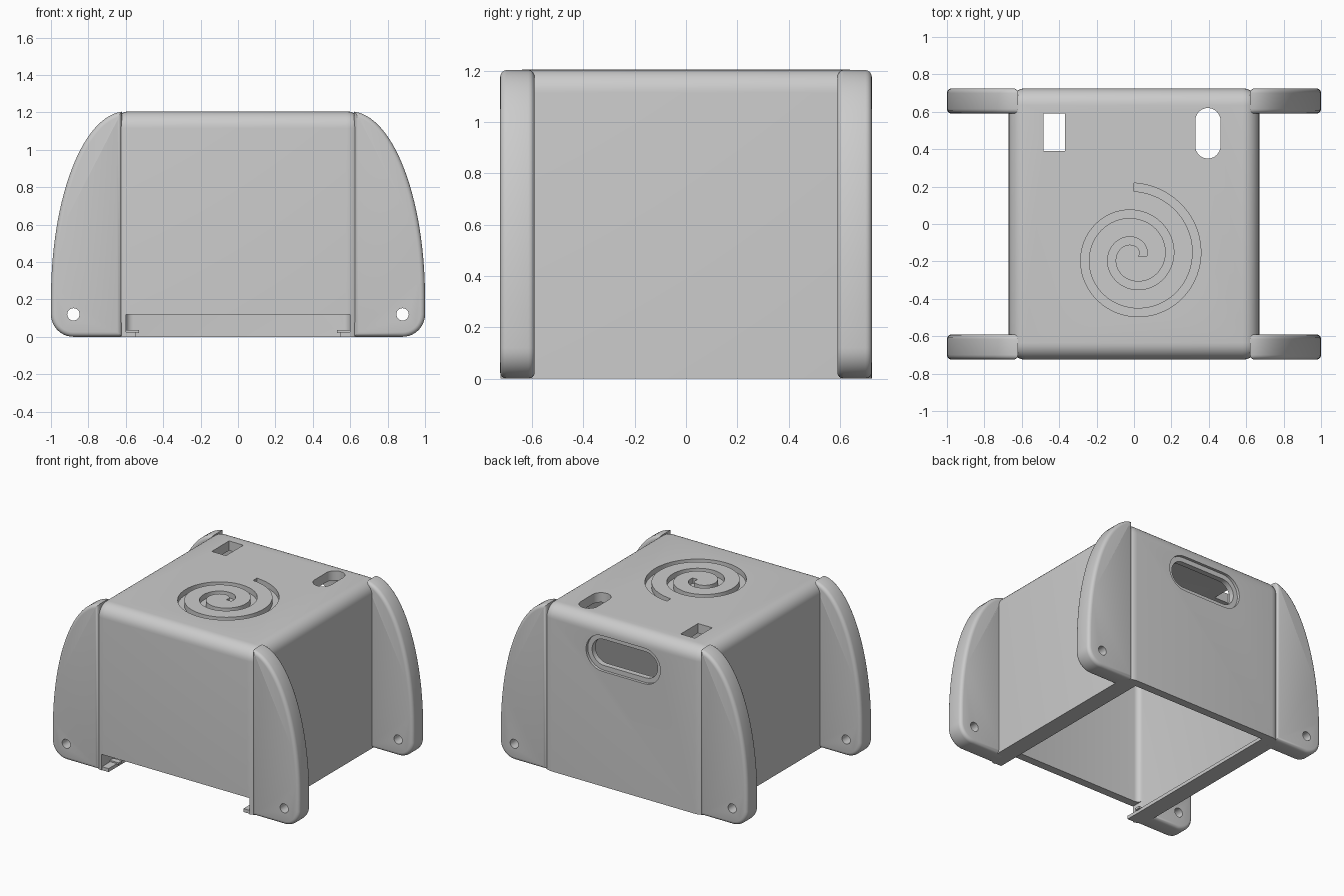
import bpy, bmesh
from math import sin, cos, pi, radians
from mathutils import Vector

cube = bpy.data.objects.get("Cube")
if cube:
    bpy.data.objects.remove(cube, do_unlink=True)

grey = bpy.data.materials.new("plain grey")
grey.use_nodes = True
grey.diffuse_color = (0.6, 0.6, 0.6, 1)
grey.node_tree.nodes["Principled BSDF"].inputs["Base Color"].default_value = grey.diffuse_color


def finish(bm, name):
    bmesh.ops.recalc_face_normals(bm, faces=bm.faces)
    mesh = bpy.data.meshes.new(name)
    bm.to_mesh(mesh)
    bm.free()
    mesh.materials.append(grey)
    obj = bpy.data.objects.new(name, mesh)
    bpy.context.collection.objects.link(obj)
    return obj


def box(name, lo, hi, radius=0, segments=8):
    """Box, optionally rounded on every edge except the bottom rim."""
    bm = bmesh.new()
    bmesh.ops.create_cube(bm, size=1)
    lo, hi = Vector(lo), Vector(hi)
    for v in bm.verts:
        v.co = (lo + hi) / 2 + v.co * (hi - lo)
    if radius:
        edges = [e for e in bm.edges if any(v.co.z > lo.z + 0.01 for v in e.verts)]
        bmesh.ops.bevel(bm, geom=edges, offset=radius, segments=segments,
                        profile=0.5, affect='EDGES')
    return finish(bm, name)


def prism(name, points, axis, lo, hi, bevel=0):
    """Outline extruded along y (points are x, z) or z (points are x, y)."""
    bm = bmesh.new()
    place = (lambda p, d: (p[0], d, p[1])) if axis == 'y' else (lambda p, d: (p[0], p[1], d))
    a = [bm.verts.new(place(p, lo)) for p in points]
    b = [bm.verts.new(place(p, hi)) for p in points]
    caps = [bm.faces.new(a), bm.faces.new(b[::-1])]
    for i in range(len(a)):
        j = (i + 1) % len(a)
        bm.faces.new((a[i], b[i], b[j], a[j]))
    bmesh.ops.recalc_face_normals(bm, faces=bm.faces)
    if bevel:
        rims = [e for f in caps for e in f.edges]
        bmesh.ops.bevel(bm, geom=rims, offset=bevel, segments=4,
                        profile=0.5, affect='EDGES')
    return finish(bm, name)


def arc(cx, cy, rx, ry, start, end, n):
    return [(cx + rx * cos(t), cy + ry * sin(t))
            for t in (radians(start + (end - start) * i / n) for i in range(n + 1))]


def capsule(cx, cy, w, h):
    """Slot outline, long in whichever direction is larger."""
    r = min(w, h) / 2
    if w > h:
        return (arc(cx + w / 2 - r, cy, r, r, -90, 90, 16)
                + arc(cx - w / 2 + r, cy, r, r, 90, 270, 16))
    return (arc(cx, cy + h / 2 - r, r, r, 0, 180, 16)
            + arc(cx, cy - h / 2 + r, r, r, 180, 360, 16))


def cut(target, cutter):
    cutter.hide_render = True
    mod = target.modifiers.new("cut", 'BOOLEAN')
    mod.object = cutter
    mod.operation = 'DIFFERENCE'
    mod.solver = 'EXACT'
    bpy.context.view_layer.objects.active = target
    bpy.ops.object.modifier_apply(modifier=mod.name)
    bpy.data.objects.remove(cutter, do_unlink=True)


def smooth(obj):
    bpy.ops.object.select_all(action='DESELECT')
    obj.select_set(True)
    bpy.context.view_layer.objects.active = obj
    bpy.ops.object.shade_smooth_by_angle(angle=radians(30))


def spiral_cutter():
    """Flat ribbon winding out 2.25 turns, used to carve the groove."""
    bm = bmesh.new()
    pairs, steps, half = [], 144, 0.022
    for i in range(steps + 1):
        turn = 2.25 * i / steps
        r, t = 0.045 + 0.145 * turn, 2 * pi * turn
        pairs.append([bm.verts.new((k * cos(t), k * sin(t) - 0.174, 1.165))
                      for k in (r - half, r + half)])
    for p, q in zip(pairs, pairs[1:]):
        bm.faces.new((p[0], p[1], q[1], q[0]))
    top = bmesh.ops.extrude_face_region(bm, geom=bm.faces[:])["geom"]
    bmesh.ops.translate(bm, vec=(0, 0, 0.1),
                        verts=[g for g in top if isinstance(g, bmesh.types.BMVert)])
    return finish(bm, "spiral_cutter")


# Hollow rounded housing, open underneath
W, D, H = 0.67, 0.725, 1.205
housing = box("housing", (-W, -D, 0), (W, D, H), 0.09)
cut(housing, box("cavity", (-0.6, -D + 0.06, -0.1), (0.6, D - 0.06, H - 0.07), 0.04, 5))
# Low opening in the front wall
cut(housing, box("front_opening", (-0.598, -0.9, -0.1), (0.598, -0.6, 0.12)))
# Holes through the top
cut(housing, box("square_hole", (-0.485, 0.39, 1.0), (-0.37, 0.59, 1.4)))
cut(housing, prism("slot_hole", capsule(0.395, 0.485, 0.135, 0.27), 'z', 1.0, 1.4))
cut(housing, spiral_cutter())
# Stepped hand hold in the back wall
cut(housing, prism("handle_recess", capsule(0, 0.97, 0.6, 0.26), 'y', D - 0.02, 0.9))
cut(housing, prism("handle_hole", capsule(0, 0.97, 0.53, 0.19), 'y', 0.5, 0.9))
smooth(housing)

# Rails for a sliding floor panel, each with a small stop at the front
for side, sx in (("left", 1), ("right", -1)):
    def span(a, b):
        return sorted((sx * a, sx * b))
    x0, x1 = span(0.545, 0.61)
    box(side + "_rail", (x0, -0.715, 0), (x1, D - 0.03, 0.025))
    x0, x1 = span(0.53, 0.605)
    box(side + "_rail_stop", (x0, -0.62, 0.02), (x1, -0.58, 0.035))

# Four curved legs with a pin hole near the foot
outline = ([(0.62, 0.0)] + arc(0.88, 0.12, 0.12, 0.12, -90, 0, 10)
           + arc(0.6, 0.205, 0.4, 1.0, 0, 87, 28))
for side, sx in (("left", 1), ("right", -1)):
    for end, y0, y1 in (("front", -0.725, -0.59), ("back", 0.59, 0.725)):
        leg = prism(end + "_" + side + "_leg", [(sx * x, z) for x, z in outline],
                    'y', y0, y1, 0.025)
        cut(leg, prism("pin_hole", arc(sx * 0.88, 0.12, 0.033, 0.033, 0, 345, 23),
                       'y', y0 - 0.1, y1 + 0.1))
        smooth(leg)
